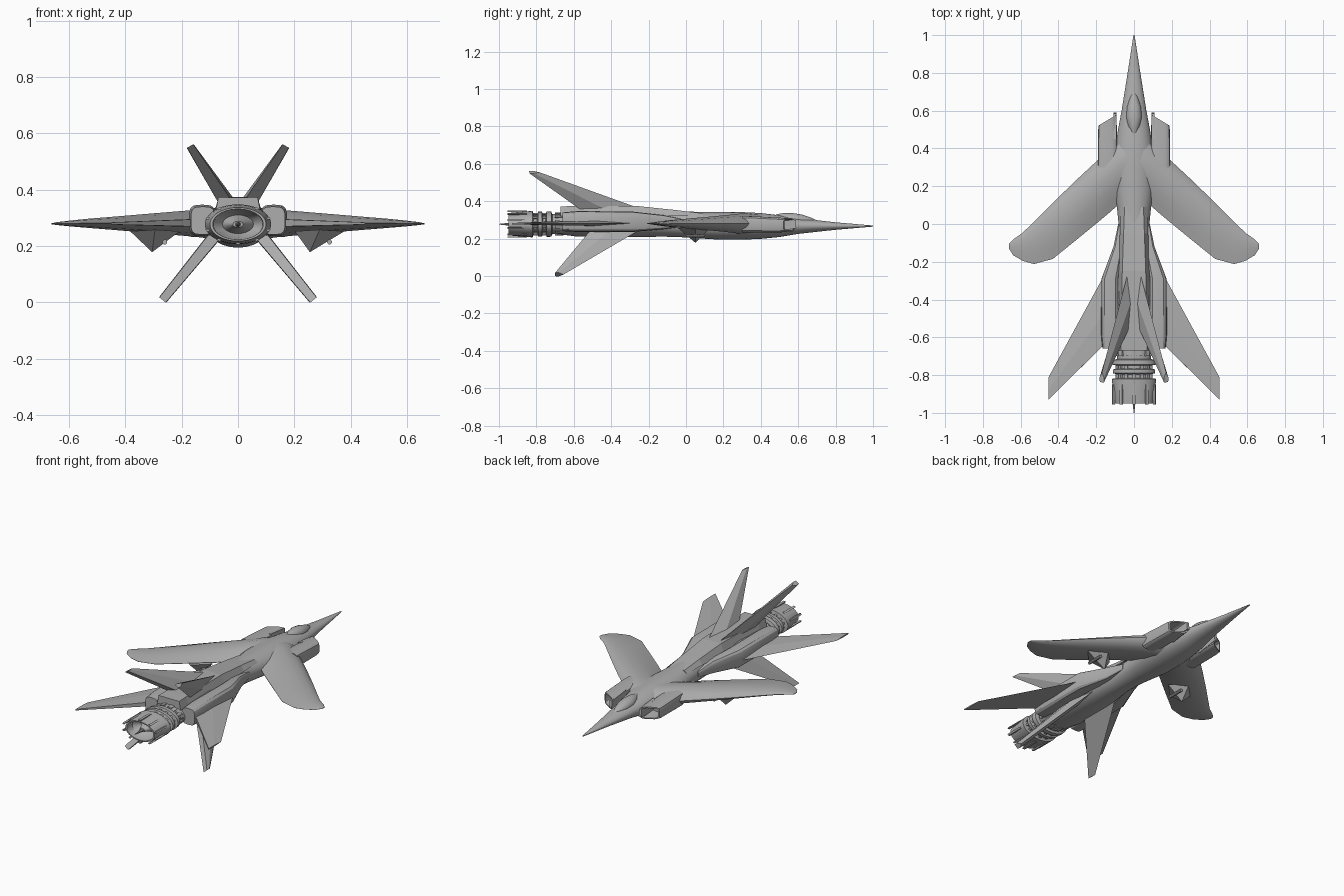
import bpy, bmesh, math
from mathutils import Vector

if "Cube" in bpy.data.objects:
    bpy.data.objects.remove(bpy.data.objects["Cube"])

hull_mat = bpy.data.materials.new("hull_grey")
hull_mat.diffuse_color = (0.42, 0.42, 0.42, 1)
hull_mat.use_nodes = True
hull_mat.node_tree.nodes["Principled BSDF"].inputs["Base Color"].default_value = hull_mat.diffuse_color
CZ = 0.277  # height of the engine axis


def finish(bm, name, mirror=False, angle=30):
    bmesh.ops.recalc_face_normals(bm, faces=bm.faces)
    me = bpy.data.meshes.new(name)
    bm.to_mesh(me)
    bm.free()
    me.materials.append(hull_mat)
    ob = bpy.data.objects.new(name, me)
    bpy.context.collection.objects.link(ob)
    if mirror:
        ob.modifiers.new("mirror", 'MIRROR').use_mirror_merge = False
    if angle:
        bpy.ops.object.select_all(action='DESELECT')
        ob.select_set(True)
        bpy.context.view_layer.objects.active = ob
        bpy.ops.object.shade_smooth_by_angle(angle=math.radians(angle))
    return ob


def add_loft(bm, rings, caps=True):
    rows = [[bm.verts.new(p) for p in r] for r in rings]
    n = len(rows[0])
    for a, b in zip(rows, rows[1:]):
        for i in range(n):
            j = (i + 1) % n
            bm.faces.new((a[i], a[j], b[j], b[i]))
    if caps:
        bm.faces.new(rows[0])
        bm.faces.new(rows[-1])


def loft(name, rings, mirror=False, angle=30, caps=True):
    bm = bmesh.new()
    add_loft(bm, rings, caps)
    return finish(bm, name, mirror, angle)


def oval(y, hw, z0, z1, cx=0, n=28, power=1.0, skew=0):
    """Superellipse ring across the y axis; skew slants it by x."""
    pts = []
    for i in range(n):
        a = 2 * math.pi * (i + 0.5) / n
        c, s = math.cos(a), math.sin(a)
        x = hw * math.copysign(abs(c) ** power, c)
        z = (z1 - z0) / 2 * math.copysign(abs(s) ** power, s)
        pts.append((cx + x, y + skew * x, (z0 + z1) / 2 + z))
    return pts


# Fuselage with needle nose
loft("fuselage", [oval(*s) for s in [
    (1.0, .003, .264, .270), (.8, .034, .247, .287), (.6, .066, .225, .310),
    (.5, .085, .208, .325), (.4, .100, .198, .337), (.3, .108, .194, .342),
    (.18, .105, .194, .343), (.08, .090, .200, .343), (0, .082, .206, .345),
    (-.12, .083, .210, .348), (-.25, .100, .208, .352), (-.4, .118, .208, .355),
    (-.58, .118, .210, .350), (-.67, .100, .222, .335)]])

# Canopy
loft("canopy", [oval(y, w, .27, z, n=16) for y, w, z in [
    (.71, .003, .292), (.67, .022, .312), (.62, .037, .329), (.57, .042, .337),
    (.52, .034, .337), (.48, .015, .330)]])

# Raised spine carrying the upper fins
loft("spine", [[(-b, y, .32), (b, y, .32), (t, y, z), (-t, y, z)] for y, b, t, z in [
    (.09, .07, .05, .335), (-.05, .075, .055, .352), (-.25, .085, .062, .373),
    (-.60, .085, .068, .374), (-.67, .08, .07, .372)]], angle=0)


# Main wings: airfoil sections lofted outwards along x
def airfoil(x, le, te, z0, z1):
    prof = [(0, 0), (.06, .5), (.2, .85), (.4, 1), (.65, .75), (.85, .35),
            (1, .03), (1, -.03), (.85, -.35), (.65, -.75), (.4, -1), (.2, -.85), (.06, -.5)]
    zc, h = (z0 + z1) / 2, (z1 - z0) / 2
    return [(x, le + (te - le) * f, zc + h * t) for f, t in prof]


loft("wing", [airfoil(*s) for s in [
    (0, .50, .12, .210, .338), (.08, .44, .105, .222, .336), (.13, .39, .06, .230, .330),
    (.19, .34, .01, .236, .325), (.30, .238, -.08, .245, .316),
    (.43, .112, -.185, .256, .305), (.53, .012, -.212, .264, .297),
    (.59, -.047, -.195, .269, .291), (.64, -.082, -.165, .274, .285),
    (.662, -.105, -.13, .277, .281)]], mirror=True, angle=40)

# Air intakes with slanted mouths, sunk lip and splitter
bm = bmesh.new()
add_loft(bm, [oval(y, w, z0, z1, .14, 16, .45, sk) for y, w, z0, z1, sk in [
    (.30, .052, .232, .322, 0), (.36, .052, .232, .320, 0), (.50, .050, .232, .312, 0),
    (.55, .047, .236, .310, -.6), (.55, .040, .243, .303, -.6), (.47, .034, .250, .297, 0)]])
finish(bm, "intake", True)
loft("intake_splitter", [[(x, .45, .235), (x, .59, .255), (x, .585, .30), (x, .45, .315)]
                         for x in (.092, .108)], True, 0)

# Rear side nacelles
loft("side_nacelle", [oval(y, w, z0, z1, cx, 14, .55) for y, cx, w, z0, z1 in [
    (0, .072, .012, .265, .30), (-.12, .083, .026, .25, .325), (-.29, .127, .046, .235, .345),
    (-.58, .127, .048, .235, .347), (-.66, .125, .043, .24, .34)]], True)


# Tail fins: knife front edge, thick rear edge
def fin(name, root_le, root_te, tip_te, tip_le, t_root, t_tip):
    rl, rt, tt, tl = map(Vector, (root_le, root_te, tip_te, tip_le))
    nrm = (rt - rl).cross(tl - rl).normalized()
    rings = []
    for le, te, t in ((rl, rt, t_root), (tl, tt, t_tip)):
        mid = le.lerp(te, .55)
        o = nrm * t / 2
        rings.append([le, mid + o, te + o * .9, te - o * .9, mid - o])
    loft(name, rings, True, 0)


fin("upper_fin", (.025, -.23, .355), (.045, -.55, .355), (.170, -.838, .555),
    (.170, -.785, .555), .05, .028)
fin("lower_fin", (.075, -.25, .245), (.075, -.50, .245), (.268, -.70, .008),
    (.268, -.655, .008), .045, .032)
fin("tailplane", (.13, -.22, .282), (.13, -.61, .282), (.452, -.93, .280),
    (.452, -.81, .280), .03, .008)

# Engine: stepped rings and nozzle, flattened in height
FLAT = .6
profile = [(-.60, .095), (-.665, .098), (-.70, .090), (-.715, .090), (-.72, .112), (-.745, .114),
           (-.75, .088), (-.765, .088), (-.77, .112), (-.79, .112), (-.797, .085),
           (-.815, .085), (-.82, .118), (-.86, .114), (-.95, .100), (-.95, .090),
           (-.90, .088), (-.86, .055), (-.90, .030), (-.93, .018)]
loft("engine", [oval(y, r, CZ - r * FLAT, CZ + r * FLAT, 0, 32) for y, r in profile])
loft("exhaust_spike", [oval(y, r, CZ - r, CZ + r, 0, 8) for y, r in
                       [(-.85, .014), (-.94, .009), (-1.0, .002)]])


# Small blocks repeated round the engine
def ring_blocks(name, count, y0, y1, r0, r1, width, depth):
    bm = bmesh.new()
    for k in range(count):
        a = 2 * math.pi * (k + .5) / count
        rings = []
        for y, r in ((y0, r0), (y1, r1)):
            ring = []
            for dr, dw in ((0, -1), (0, 1), (depth, 1), (depth, -1)):
                b = a + dw * width / r / 2
                ring.append(((r + dr) * math.cos(b), y, CZ + (r + dr) * math.sin(b) * FLAT))
            rings.append(ring)
        add_loft(bm, rings)
    finish(bm, name, False, 0)


ring_blocks("nozzle_fins", 10, -.85, -.955, .108, .108, .014, .012)
ring_blocks("engine_blocks", 12, -.655, -.70, .085, .085, .022, .018)
ring_blocks("ring_links", 14, -.74, -.825, .085, .085, .014, .014)

# Underwing pyramids, each with a short rod
for side, cx, apex in (("left", -.295, -.305), ("right", .29, .255)):
    bm = bmesh.new()
    base = [bm.verts.new(p) for p in ((cx - .088, .03, .252), (cx, -.045, .258),
                                      (cx + .088, .05, .252), (cx, .125, .252))]
    top = bm.verts.new((apex, .05, .178))
    bm.faces.new(base)
    for i in range(4):
        bm.faces.new((base[i], base[(i + 1) % 4], top))
    finish(bm, side + "_wing_pyramid", False, 0)
    loft(side + "_pyramid_rod", [oval(y, .009, .205, .223, cx + .035, 8)
                                 for y in (.0, .10)])
